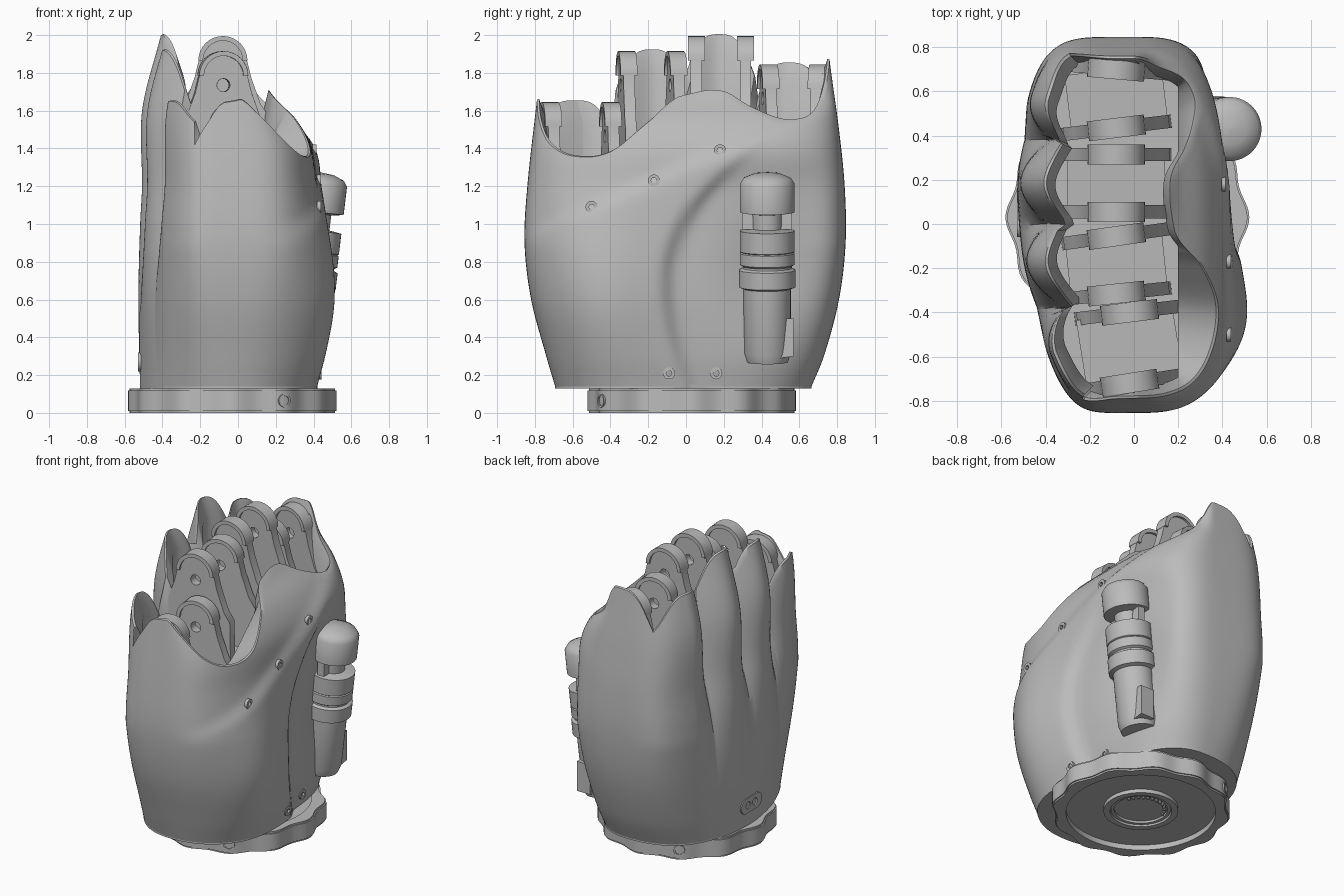
import bpy, bmesh
from math import sin, cos, pi, radians, exp, asin, atan, copysign

if "Cube" in bpy.data.objects:
    bpy.data.objects.remove(bpy.data.objects["Cube"])

grey = bpy.data.materials.new("light_grey")
grey.use_nodes = True
grey.diffuse_color = (0.5, 0.5, 0.5, 1)
grey.node_tree.nodes["Principled BSDF"].inputs["Base Color"].default_value = (0.5, 0.5, 0.5, 1)
parts = []


def add(name, mesh, loc=(0, 0, 0), rot=(0, 0, 0)):
    ob = bpy.data.objects.new(name, mesh)
    ob.location, ob.rotation_euler = loc, rot
    mesh.materials.clear()
    mesh.materials.append(grey)
    bpy.context.collection.objects.link(ob)
    parts.append(ob)
    return ob


def skin(name, rings, closed=False, caps=False, **place):
    """Surface through equal-length rings of points."""
    bm = bmesh.new()
    rows = [[bm.verts.new(p) for p in ring] for ring in rings]
    n = len(rings[0])
    for a, b in zip(rows, rows[1:]):
        for i in range(n if closed else n - 1):
            j = (i + 1) % n
            bm.faces.new((a[i], a[j], b[j], b[i]))
    if caps:
        bm.faces.new(rows[0])
        bm.faces.new(rows[-1])
    bmesh.ops.recalc_face_normals(bm, faces=bm.faces)
    mesh = bpy.data.meshes.new(name)
    bm.to_mesh(mesh)
    bm.free()
    return add(name, mesh, **place)


def plate(name, loops, depth, loc, rot=(0, 0, 0)):
    """Flat outline with holes, extruded evenly both ways."""
    cu = bpy.data.curves.new(name, 'CURVE')
    cu.dimensions, cu.fill_mode, cu.extrude = '2D', 'BOTH', depth / 2
    for loop in loops:
        sp = cu.splines.new('POLY')
        sp.points.add(len(loop) - 1)
        for p, (x, y) in zip(sp.points, loop):
            p.co = (x, y, 0, 1)
        sp.use_cyclic_u = True
    tmp = bpy.data.objects.new(name + "_outline", cu)
    bpy.context.collection.objects.link(tmp)
    dg = bpy.context.evaluated_depsgraph_get()
    mesh = bpy.data.meshes.new_from_object(tmp.evaluated_get(dg))
    bpy.data.objects.remove(tmp)
    return add(name, mesh, loc, rot)


def circle(r, cx=0, cy=0, n=32):
    return [(cx + r * cos(2 * pi * i / n), cy + r * sin(2 * pi * i / n)) for i in range(n)]


def curve_at(table, t):
    """Smooth interpolation of a (t, value) table."""
    if t <= table[0][0]:
        return table[0][1]
    if t >= table[-1][0]:
        return table[-1][1]
    k = max(i for i in range(len(table) - 1) if table[i][0] <= t)

    def slope(i):
        a, b = table[max(i - 1, 0)], table[min(i + 1, len(table) - 1)]
        return (b[1] - a[1]) / (b[0] - a[0])
    (t0, v0), (t1, v1) = table[k], table[k + 1]
    h = t1 - t0
    u = (t - t0) / h
    return (v0 * (1 + 2 * u) * (1 - u) ** 2 + v1 * u * u * (3 - 2 * u)
            + h * slope(k) * u * (1 - u) ** 2 + h * slope(k + 1) * u * u * (u - 1))


def step(t):
    return 1 / (1 + exp(-max(-40, min(40, t))))


# hand outline by height, rim height by angle, and finger rows (y from, y to, top)
LOW_Y = [(.13, -.69), (.3, -.74), (.6, -.82), (.9, -.855), (1.2, -.84), (1.65, -.79), (2, -.75)]
HIGH_Y = [(.13, .66), (.3, .73), (.6, .81), (.9, .845), (1.2, .84), (1.5, .81), (1.87, .76), (2, .75)]
PALM_X = [(.13, .41), (.3, .44), (.6, .46), (1, .45), (1.2, .44), (1.4, .42), (1.55, .34), (1.7, .2), (2, .1)]
BACK_X = [(.13, -.52), (.6, -.53), (1, -.52), (1.2, -.51), (1.6, -.51), (2, -.41)]
RIM = [(-105, 1.42), (-100, 1.48), (-95, 1.55), (-90, 1.65), (-85, 1.645), (-75, 1.56), (-59, 1.43),
       (-41, 1.36), (-23, 1.38), (-9, 1.54), (0, 1.68), (9, 1.7), (19, 1.62), (31, 1.56), (41, 1.55),
       (54, 1.59), (70, 1.74), (80, 1.83), (90, 1.87), (95, 1.82), (100, 1.73), (105, 1.64)]
FINGERS = [(.38, .78, 1.85), (0, .38, 2.0), (-.38, 0, 1.92), (-.82, -.38, 1.65)]
ROUND_Y, SEAM = .75, 105


def finger_at(y):
    for lo, hi, top in FINGERS:
        if y >= lo or lo < -.8:
            return max(-1, min(1, (2 * y - lo - hi) / (hi - lo))), top


def surface(deg, z):
    """Point on the hand's outside; angle 0 is the palm, 180 the back."""
    c, s = cos(radians(deg)), sin(radians(deg))
    soft = max(0, 1 - (z - .13) / .75)          # corners are rounder near the wrist
    px = c ** (.57 + .33 * soft) if c > 0 else -(-c) ** (.42 + .4 * soft)
    py = copysign(abs(s) ** ROUND_Y, s)
    lo, hi = curve_at(LOW_Y, z), curve_at(HIGH_Y, z)
    y = (lo + hi) / 2 + py * (hi - lo) / 2
    if px > 0:
        x = curve_at(PALM_X, z)
        heel = .09 * exp(-((y + .5) / .3) ** 2 - ((z - .6) / .5) ** 2)
        edge = -.1 + (.4 if z > .7 else .17) * ((z - .7) / .65) ** 2
        recess = .055 * step((y - edge) / .02) * step((.72 - y) / .05) * step((1.3 - z) / .06)
        hollow = .06 * exp(-((y - .42) / .22) ** 2 - ((z - .7) / .3) ** 2)
        crease = .03 * step((z - 1.31 - .44 * y) / .018)
        x += heel - recess - hollow - crease
    else:
        groove = .16 * finger_at(y)[0] ** 2 * step((z - 1.1) / .22) if abs(y) < .58 else 0
        x = -curve_at(BACK_X, z) - .16 * max(0, -y) - groove
    return (-.02 + px * (x + .02 * copysign(1, px)), y, z)


def rim(deg):
    if deg <= SEAM:
        return curve_at(RIM, deg)
    u, top = finger_at(surface(deg, 1.6)[1])
    return top - .22 * abs(u) ** 3


def shell(name, start, end, rows=44, cols=220):
    degs = [start + i * (end - start) / cols for i in range(cols + 1)]
    rims = [rim(d) for d in degs]
    rings = [[surface(d, .13 + (r - .13) * k / rows) for d, r in zip(degs, rims)]
             for k in range(rows + 1)]

    def inner(p, drop, z=None):
        x, y, h = p
        x = min(x - .03, .2) if x > 0 else x + .04
        return (x, y * .95, h - drop if z is None else z)
    lip = [(x * .97, y * .985, z + .005) for x, y, z in rings[-1]]
    rings += [lip, [inner(p, .12) for p in lip], [inner(p, 0, 1.0) for p in lip]]
    skin(name, rings)


shell("palm_shell", -SEAM, SEAM)
shell("back_shell", SEAM, 360 - SEAM)

# closed underside and the floor below the finger mounts
for name, z, scale in (("shell_underside", .14, 1), ("inner_floor", 1.0, .95)):
    outline = [surface(d, z) for d in range(-110, 250, 3)]
    skin(name, [[(x * scale, y * scale, z + h) for x, y, z in outline] for h in (-.01, .01)],
         closed=True, caps=True)

# finger mounts: paired tapered cheeks, each with a rounded cap over its top
MOUNTS = [(-.08, (.7, -5), (.435, 7)), (-.08, (.315, 0), (.055, 0)),
          (-.08, (-.055, 8), (-.315, 6)), (-.02, (-.4, 7), (-.72, 9))]


def arc(r, height, turn=1):
    return [(r * cos(pi * i / 16), height + r * sin(pi * i / 16)) for i in range(17)][::turn]


for (lo, hi, top), (cx, *pair) in zip(FINGERS, MOUNTS):
    t = top - .005
    hub = t - .13
    cheek = arc(.128, hub) + [(-.15, t - .22), (-.2, t - .36), (-.24, t - .42), (-.25, 1),
                              (.25, 1), (.24, t - .42), (.2, t - .36), (.15, t - .22)]
    cap = arc(.13, hub) + arc(.105, hub, -1)
    hole = circle(.035, 0, hub - .05, 16)
    for y, yaw in pair:
        turn = (pi / 2, 0, radians(yaw))
        plate("finger_cheek", [cheek, hole], .06, (cx, y, 0), turn)
        plate("finger_cap", [cap], .09, (cx, y, 0), turn)
    (ya, _), (yb, yaw) = pair
    plate("finger_block", [[(-.22, 1), (.22, 1), (.22, 1.2), (-.22, 1.25)]], ya - yb,
          (cx, (ya + yb) / 2, 0), (pi / 2, 0, radians(yaw)))

# lobed wrist flange with recessed underside and connector
wave = [((.538 + .014 * cos(12 * a)) * cos(a), (.538 + .014 * cos(12 * a)) * sin(a))
        for a in (2 * pi * i / 144 for i in range(144))]
rim_line = [(x * .985, y * .985) for x, y in wave]
CX, CY = -.03, .03
plate("wrist_flange", [wave, circle(.46, n=64)], .108, (CX, CY, .065))
plate("flange_chamfer", [rim_line, circle(.46, n=64)], .13, (CX, CY, .065))
plate("flange_floor", [circle(.465, n=64)], .09, (CX, CY, .08))
plate("connector_ring", [circle(.23), circle(.19)], .03, (CX, CY, .025))
plate("connector_lip", [circle(.185), circle(.165)], .02, (CX, CY, .03))
for i in range(13):
    a = radians(20 + i * 12)
    plate("connector_pin", [circle(.009, n=8)], .03, (CX + .145 * cos(a), CY + .145 * sin(a), .03))
for i in range(2):
    a = radians(-60 + 180 * i)
    plate("flange_socket", [circle(.036, n=20), circle(.026, n=20)], .02,
          (CX + .546 * cos(a), CY + .546 * sin(a), .065), (pi / 2, 0, a + pi / 2))

# thumb joint: a tilted turned stack
PROFILE = [(.001, 0), (.11, 0), (.125, .05), (.125, .39), (.15, .4), (.15, .49), (.13, .5), (.13, .51),
           (.145, .52), (.145, .58), (.138, .585), (.145, .59), (.145, .7), (.08, .71), (.08, .79),
           (.145, .8), (.145, .95), (.125, .98), (.07, 1.003), (.001, 1.01)]
tilt = atan(.12)
skin("thumb_joint", [[(x, y, z) for x, y in circle(r, n=40)] for r, z in PROFILE],
     closed=True, caps=True, loc=(.32, .43, .27), rot=(0, tilt, 0))
for y in (.33, .43, .53):
    plate("thumb_neck_tab", [[(-.03, .7), (.03, .7), (.03, .8), (-.03, .8)]], .05,
          (.41, y, .27), (pi / 2, 0, pi / 2))
plate("thumb_latch", [[(0, 0), (.14, .02), (.14, .22), (0, .22)]], .1,
      (.37, .43, .28), (pi / 2, 0, pi / 2))

# palm screws
for y, z in ((-.5, 1.09), (-.17, 1.23), (.18, 1.39), (-.09, .21), (.16, .21)):
    lo, hi = curve_at(LOW_Y, z), curve_at(HIGH_Y, z)
    py = (2 * y - lo - hi) / (hi - lo)
    s = copysign(abs(py) ** (1 / ROUND_Y), py)
    x = surface(asin(s) * 180 / pi, z)[0]
    plate("palm_screw", [circle(.032, n=20), circle(.016, n=6)], .02, (x, y, z), (pi / 2, 0, pi / 2))

# port cover low on the back
ends = [(.06 * copysign(1, cos(a)) + .05 * cos(a), .05 * sin(a))
        for a in (2 * pi * (i + .5) / 32 for i in range(32))]
x = surface(178, .27)[0]
plate("back_port", [ends, circle(.025, -.035, 0, 16), circle(.025, .035, 0, 16)], .014,
      (x, .05, .27), (pi / 2, 0, pi / 2))

# smooth shading with crisp edges
for ob in bpy.context.selected_objects:
    ob.select_set(False)
for ob in parts:
    ob.select_set(True)
bpy.context.view_layer.objects.active = parts[0]
bpy.ops.object.shade_smooth_by_angle(angle=radians(35))
